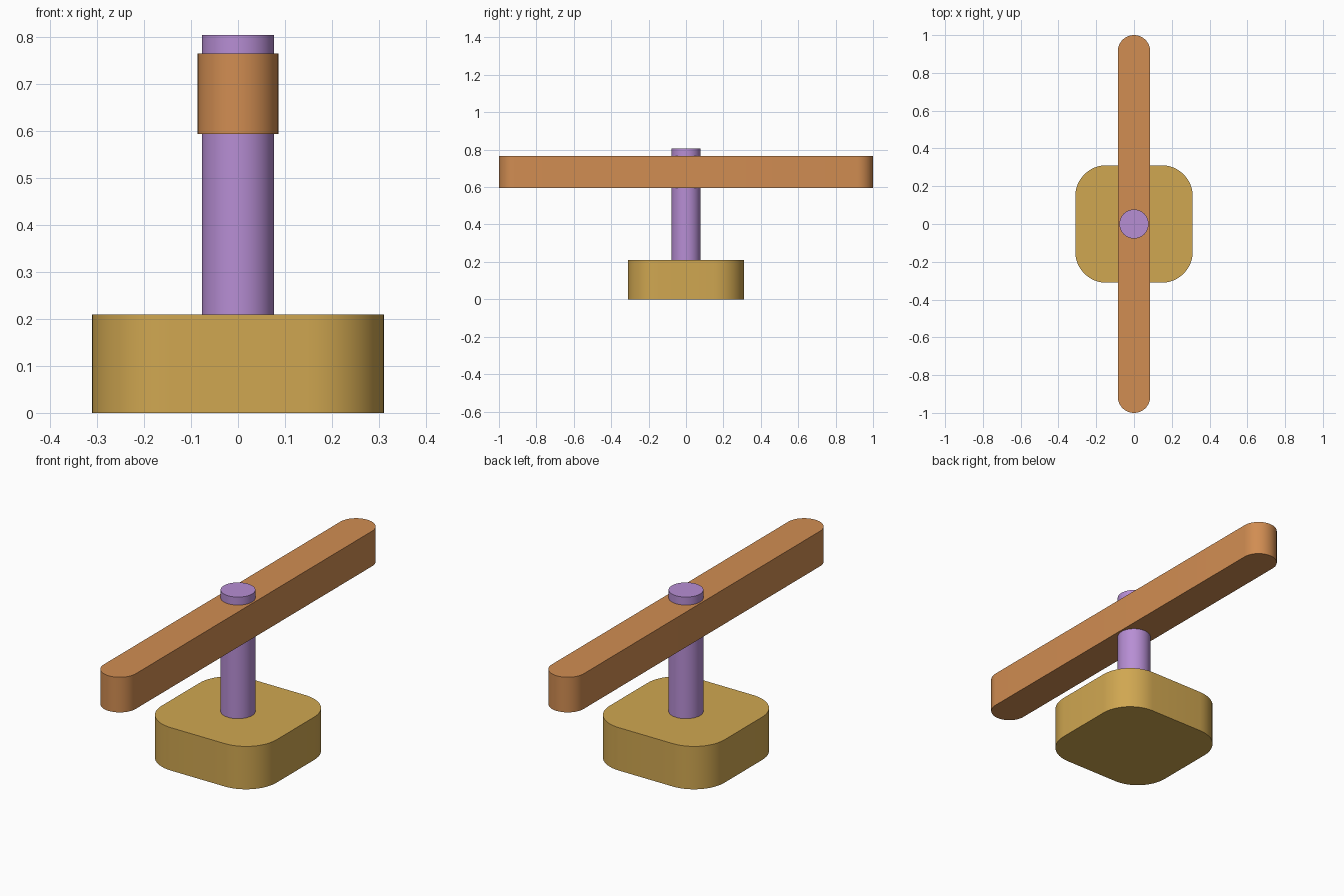
import bpy, bmesh, math

if "Cube" in bpy.data.objects:
    bpy.data.objects.remove(bpy.data.objects["Cube"])


def material(name, rgb):
    """Flat colour from 0-255 sRGB values."""
    m = bpy.data.materials.new(name)
    lin = [((c / 255 + 0.055) / 1.055) ** 2.4 for c in rgb]
    m.diffuse_color = (*lin, 1)
    m.use_nodes = True
    m.node_tree.nodes["Principled BSDF"].inputs["Base Color"].default_value = m.diffuse_color
    return m


def rounded_outline(hx, hy, r, steps):
    """Rectangle outline with rounded corners, counter-clockwise."""
    pts = []
    for k, (sx, sy) in enumerate([(1, 1), (-1, 1), (-1, -1), (1, -1)]):
        for i in range(steps + 1):
            a = math.pi / 2 * (k + i / steps)
            pts.append((sx * (hx - r) + r * math.cos(a),
                        sy * (hy - r) + r * math.sin(a)))
    return pts


def prism(name, outline, z0, z1, mat):
    """Extrude an outline straight up from z0 to z1."""
    bm = bmesh.new()
    face = bm.faces.new([bm.verts.new((x, y, z0)) for x, y in outline])
    top = bmesh.ops.extrude_face_region(bm, geom=[face])
    verts = [g for g in top["geom"] if isinstance(g, bmesh.types.BMVert)]
    bmesh.ops.translate(bm, verts=verts, vec=(0, 0, z1 - z0))
    bmesh.ops.remove_doubles(bm, verts=bm.verts, dist=1e-5)
    bmesh.ops.recalc_face_normals(bm, faces=bm.faces)
    me = bpy.data.meshes.new(name)
    bm.to_mesh(me)
    bm.free()
    me.materials.append(mat)
    ob = bpy.data.objects.new(name, me)
    bpy.context.collection.objects.link(ob)
    bpy.ops.object.select_all(action='DESELECT')
    ob.select_set(True)
    bpy.context.view_layer.objects.active = ob
    bpy.ops.object.shade_smooth_by_angle(angle=math.radians(35))


# Base block, rounded square
prism("base", rounded_outline(0.311, 0.311, 0.165, 12), 0, 0.21,
      material("mustard", (208, 167, 81)))
# Upright post through the arm
prism("post", rounded_outline(0.077, 0.077, 0.077, 12), 0.21, 0.805,
      material("lilac", (183, 142, 212)))
# Long lever arm with round ends
prism("arm", rounded_outline(0.086, 1.0, 0.086, 12), 0.594, 0.766,
      material("orange brown", (209, 141, 82)))
